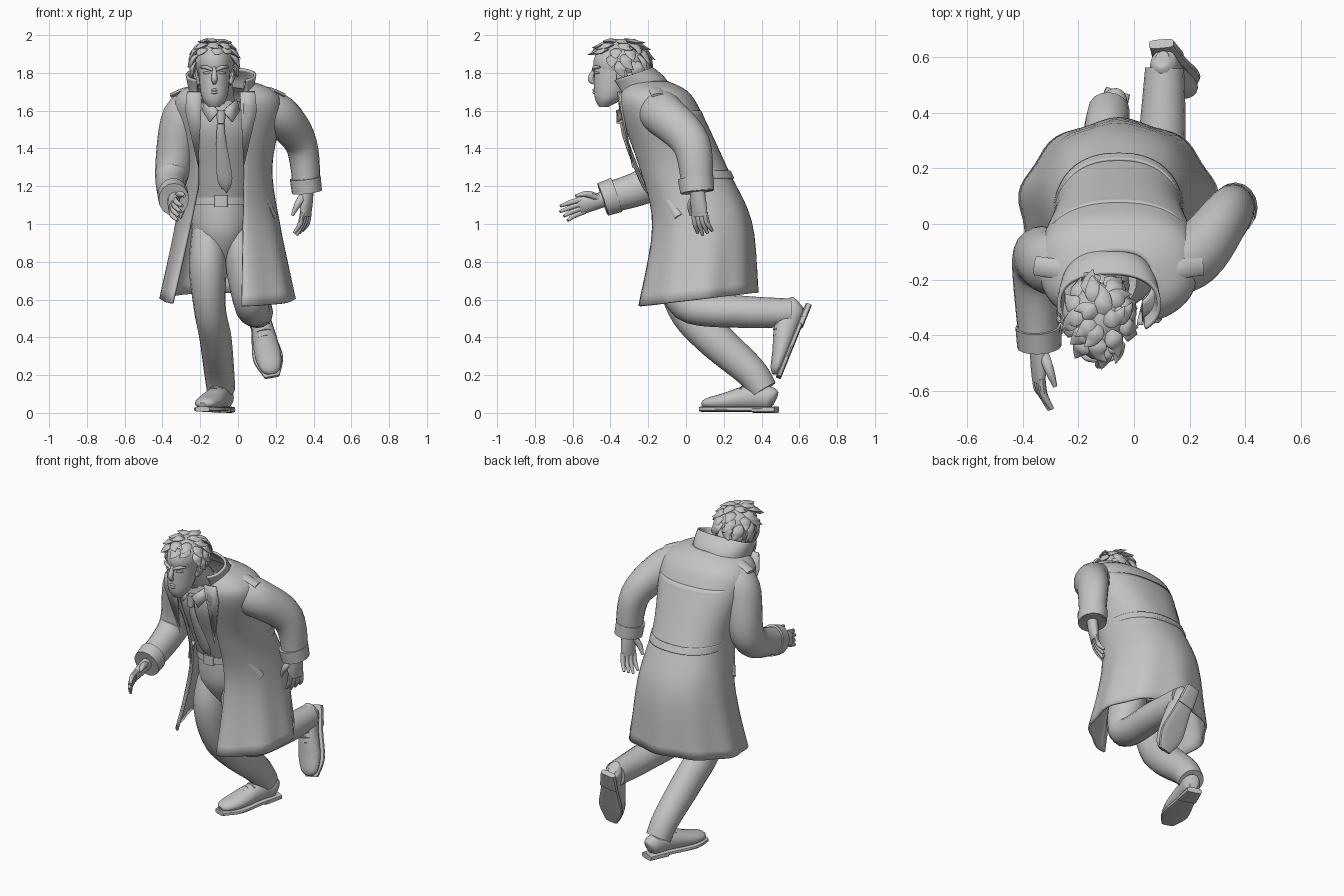
import bpy, bmesh, math, random
from mathutils import Vector, Matrix

random.seed(4)
cube = bpy.data.objects.get("Cube")
if cube:
    bpy.data.objects.remove(cube)

clay = bpy.data.materials.new("plain_grey")
clay.use_nodes = True
grey = (.55, .55, .55, 1)
clay.diffuse_color = grey
clay.node_tree.nodes["Principled BSDF"].inputs["Base Color"].default_value = grey

side_axis, depth_axis, up_axis = Matrix.Identity(3)
body_x, coat_x = -.09, -.055
head = Vector((-.125, -.36, 1.85))


def grid(name, rings, wrap=True, caps=True, thickness=None, matrix=None):
    """Skin a list of point rings into one smooth object."""
    bm = bmesh.new()
    rows = [[bm.verts.new(point) for point in ring] for ring in rings]
    for lower, upper in zip(rows, rows[1:]):
        count = len(lower)
        for i in range(count if wrap else count - 1):
            j = (i + 1) % count
            bm.faces.new((lower[i], lower[j], upper[j], upper[i]))
    if caps:
        bm.faces.new(rows[0])
        bm.faces.new(rows[-1])
    bmesh.ops.recalc_face_normals(bm, faces=bm.faces)
    if matrix:
        bm.transform(matrix)
    mesh = bpy.data.meshes.new(name)
    bm.to_mesh(mesh)
    bm.free()
    mesh.polygons.foreach_set("use_smooth", [True] * len(mesh.polygons))
    mesh.set_sharp_from_angle(angle=math.radians(45))
    mesh.materials.append(clay)
    obj = bpy.data.objects.new(name, mesh)
    bpy.context.collection.objects.link(obj)
    if thickness:
        cloth = obj.modifiers.new("cloth", "SOLIDIFY")
        cloth.thickness, cloth.offset = thickness, 0


def curve(values, fraction):
    """Smooth interpolation through numbers or vectors."""
    last = len(values) - 1
    i = min(int(fraction * last), max(last - 1, 0))
    t = fraction * last - i
    a, b, c, d = (values[max(0, min(last, k))] for k in range(i - 1, i + 3))
    return b + (c - a) * (t / 2) + (a - b * 2.5 + c * 2 - d / 2) * t ** 2 + ((b - c) * 1.5 + (d - a) / 2) * t ** 3


def rounded(angle, power):
    """Unit oval whose corners fill out as the power falls."""
    return [math.copysign(abs(q) ** power, q) for q in (math.cos(angle), math.sin(angle))]


def tube(name, path, widths, depths=None, across=side_axis, sides=16, level=False, power=1, matrix=None):
    """Oval sections along a path; level keeps every section horizontal."""
    path = [Vector(p) for p in path]
    steps = 6 * (len(path) - 1)
    spine = [curve(path, i / steps) for i in range(steps + 1)]
    rings = []
    for i, centre in enumerate(spine):
        ahead = up_axis if level else (spine[min(i + 1, steps)] - spine[max(i - 1, 0)]).normalized()
        u = (across - ahead * across.dot(ahead)).normalized()
        u, v = u * curve(widths, i / steps), ahead.cross(u) * curve(depths or widths, i / steps)
        ovals = [rounded(math.tau * k / sides, power) for k in range(sides)]
        rings.append([centre + u * c + v * s for c, s in ovals])
    grid(name, rings, matrix=matrix)


def ball(name, centre, size, sides=20):
    rings = []
    for i in range(1, sides):
        polar = math.pi * i / sides
        rings.append([Vector(centre) + Vector(size) * Vector((*(q * math.sin(polar) for q in rounded(
            math.tau * k / sides, 1)), math.cos(polar))) for k in range(sides)])
    grid(name, rings)


def shell(name, rows, gap=.12, middle=coat_x, lift=0, thickness=.014):
    """Cloth open at the front; rows hold height, half width, depth centre, half depth."""
    rows, rings, columns = [Vector(r) for r in rows], [], 54
    steps = 5 * (len(rows) - 1)
    for i in range(steps + 1):
        z, wide, y, deep = curve(rows, i / steps)
        skirt = max(0, 1.2 - z)
        power = min(1, .85 + skirt / 3)
        opening, spread = body_x - .12 * skirt, gap + .1 * skirt
        ends = [max(-1, min(1, (edge - middle) / wide)) for edge in (opening + spread, opening - spread)]
        right, left = (math.acos(math.copysign(abs(e) ** (1 / power), e)) for e in ends)
        ring = []
        for k in range(columns + 1):
            angle = -right + (math.tau - left + right) * k / columns
            fold = 1 + .04 * skirt * math.sin(angle * 9)
            c, s = rounded(angle, power)
            ring.append((middle + fold * wide * c, y + fold * deep * s, z + (lift + .06 * skirt) * s))
        rings.append(ring)
    grid(name, rings, wrap=False, caps=False, thickness=thickness)


def panel(name, a, b, c, d):
    grid(name, [(a, b), (d, c)], wrap=False, caps=False, thickness=.01)


# Long coat, standing collar, back yoke and half belt
shell("coat", [(.6, .35, .06, .31), (1, .27, .08, .26), (1.3, .23, -.02, .23),
               (1.6, .28, -.14, .21), (1.7, .24, -.17, .17), (1.75, .12, -.2, .1)])
shell("coat_collar", [(1.69, .16, -.23, .14), (1.74, .17, -.25, .13), (1.79, .18, -.29, .11)],
      gap=.13, middle=body_x, lift=.035)
shell("back_yoke", [(1.43, .245, -.08, .23), (1.6, .28, -.14, .215)], gap=1, thickness=.01)
shell("back_belt", [(1.24, .23, .01, .24), (1.28, .23, -.01, .24)], gap=1)

# Lapels, shoulder straps, pockets and shirt collar on both sides
for side, tag in ((1, "left"), (-1, "right")):
    def place(x, y, z, centre=body_x):
        return centre + side * x, y, z
    panel(tag + "_lapel", place(.1, -.36, 1.7), place(.12, -.28, 1.3), place(.19, -.34, 1.6), place(.18, -.35, 1.7))
    panel(tag + "_shirt_collar", place(.01, -.36, 1.6), place(.06, -.36, 1.54), place(.1, -.3, 1.6), place(.08, -.3, 1.66))
    strap = [(.16, -.17, 1.72), (.23, -.16, 1.71), (.3, -.15, 1.68)]
    tube(tag + "_shoulder_strap", [place(*p, coat_x) for p in strap], [.035], [.012], across=depth_axis, sides=8)
    tube(tag + "_pocket", [place(.2, -.1, 1.15, coat_x), place(.25, -.04, 1.04, coat_x)], [.012], [.025], sides=8)

# Shirt, tie, hips, belt and buckle
tube("shirt", [(body_x, 0, 1.1), (body_x, -.08, 1.3), (body_x, -.15, 1.5), (body_x, -.2, 1.65)],
     [.16, .17, .18, .1], [.15, .15, .16, .11], level=True, sides=24)
tube("tie", [(body_x, -.34, 1.56), (body_x, -.32, 1.45), (-.07, -.24, 1.24), (-.06, -.2, 1.17)],
     [.016, .025, .04, .004], [.012], sides=8)
tube("tie_knot", [(body_x, -.34, 1.6), (body_x, -.35, 1.53)], [.03, .018], sides=8)
tube("hips", [(body_x, .01, .8), (body_x, .01, .95), (body_x, 0, 1.13)], [.06, .15, .16], [.08, .16, .16],
     level=True, sides=24)
tube("belt", [(body_x, 0, 1.1), (body_x, 0, 1.14)], [.17], level=True, sides=28)
tube("buckle", [(body_x, -.16, 1.09), (body_x, -.16, 1.15)], [.035], [.02], level=True, power=.4)

# Trouser legs, one bent forward and one kicked back
tube("right_leg", [(-.15, .02, 1.06), (-.16, -.03, .8), (-.15, 0, .56), (-.12, .14, .4), (-.1, .34, .22), (-.09, .41, .12)],
     [.08, .1, .085, .085, .08, .075], [.1, .13, .1, .1, .085, .075])
tube("left_leg", [(-.03, .02, 1.06), (.03, -.02, .8), (.07, 0, .57), (.1, .3, .535), (.11, .56, .53)],
     [.08, .1, .09, .085, .07], [.1, .12, .085, .085, .075])


def shoe(tag, heel, toe, up):
    """Lace-up shoe built toe forward, then set by heel, toe and up directions."""
    toe, up = Vector(toe).normalized(), Vector(up)
    up = (up - toe * up.dot(toe)).normalized()
    pose = Matrix.Translation(heel) @ Matrix((up.cross(toe), -toe, up)).transposed().to_4x4()
    tube(tag + "_shoe", [(0, 0, .07), (0, -.03, .08), (0, -.13, .085), (0, -.28, .06), (0, -.37, .05), (0, -.4, .04)],
         [.025, .05, .056, .07, .055, .025], [.04, .06, .065, .045, .03, .015], matrix=pose)
    tube(tag + "_sole", [(0, .01, .02), (0, -.14, .02), (0, -.3, .02), (0, -.41, .02)],
         [.045, .058, .08, .04], [.014], power=.6, matrix=pose)
    tube(tag + "_shoe_heel", [(0, .01, .014), (0, -.11, .014)], [.045, .058], [.014], power=.6, matrix=pose)
    tube(tag + "_ankle", [(0, -.08, .1), (0, -.08, .16)], [.05], matrix=pose)
    for k in range(4):
        y, z = -.15 - .03 * k, .15 - .012 * k
        tube(tag + "_lace", [(-.035, y, z - .012), (0, y, z), (.035, y, z - .012)], [.006],
             across=depth_axis, sides=6, matrix=pose)


shoe("right", (-.06, .47, 0), (-.33, -1, 0), up_axis)
shoe("left", (.1, .66, .555), (.08, -.15, -.37), (0, -.9, .4))


def arm(tag, path, along, thumb, palm_side):
    """Sleeve and cuff, with a hand that carries on from the wrist."""
    path = [Vector(p) for p in path]
    wrist, forward, thumb = path[-1], Vector(along).normalized(), Vector(thumb).normalized()
    inward = forward.cross(thumb) * palm_side
    tube(tag + "_sleeve", path, [.12, .11, .085, .072], [.12, .115, .1, .08], sides=20)
    tube(tag + "_cuff", [wrist.lerp(path[-2], .3), wrist], [.082, .08], [.095, .09])

    def at(reach, sideways, curl):
        return wrist + forward * reach + thumb * sideways + inward * curl
    tube(tag + "_palm", [at(-.06, 0, 0), at(.05, 0, 0), at(.13, 0, 0)], [.038, .045, .046], [.034, .03, .02], thumb)
    for k in range(4):
        tip, spread = .235 - .012 * abs(k - 1), .035 - .023 * k
        tube(tag + "_finger", [at(.11, spread, 0), at(.17, spread * 1.1, .01), at(tip, spread * 1.3, .04)],
             [.015, .014, .008], across=thumb, sides=8)
    tube(tag + "_thumb", [at(.02, .02, .01), at(.07, .06, .02), at(.13, .075, .04)],
         [.02, .018, .008], across=inward, sides=8)


arm("left", [(.1, -.15, 1.6), (.22, -.11, 1.57), (.335, .03, 1.42), (.365, .06, 1.17)], (-.05, .1, -1), (-.5, -.9, 0), 1)
arm("right", [(-.2, -.14, 1.6), (-.29, -.14, 1.56), (-.34, -.12, 1.32), (-.355, -.2, 1.21), (-.34, -.44, 1.13)],
    (-.03, -1, -.3), (.3, -.3, .9), -1)

# Neck, skull and jaw
tube("neck", [(-.1, -.19, 1.6), (-.11, -.27, 1.72), head], [.09, .075])
ball("skull", head, (.092, .13, .11))
tube("jaw", [head + Vector((0, -.075, -.23)), head + Vector((0, -.045, -.17)), head], [.03, .07, .088],
     [.025, .08, .127], level=True, sides=24)


def feature(name, points, widths, depths=None, across=up_axis, mirror=1):
    """Facial part measured from the middle of the head."""
    tube(name, [head + Vector((x * mirror, y, z)) for x, y, z in points], widths, depths, across, sides=10)


# Facial features
feature("nose", [(0, -.12, -.02), (0, -.145, -.08), (0, -.125, -.105)], [.009, .016, .01], across=side_axis)
for z in (-.14, -.154):
    feature("lip", [(-.028, -.105, z), (0, -.128, z), (.028, -.105, z)], [.003, .007, .003])
for side, tag in ((1, "left"), (-1, "right")):
    feature(tag + "_brow", [(.01, -.13, -.035), (.045, -.123, -.02), (.075, -.095, -.02)], [.008, .01, .005], mirror=side)
    feature(tag + "_eye", [(.02, -.12, -.05), (.04, -.115, -.05), (.06, -.1, -.05)], [.003, .007, .003], mirror=side)
    feature(tag + "_ear", [(.08, 0, -.11), (.095, .02, -.07), (.095, .02, -.03)], [.01, .016, .008], [.01, .03, .02],
            side_axis, side)

# Hair cap with layered, pointed locks swept outward from the crown
crown = head + Vector((0, .015, 0))
ball("hair_cap", crown + Vector((0, .01, .01)), (.105, .125, .11))


def scalp(azimuth, polar, lift):
    across, along = math.sin(azimuth), math.cos(azimuth)
    ray = Vector((across * math.sin(polar), along * math.sin(polar), math.cos(polar)))
    return crown + ray * Vector((.108, .14, .115)) * (1 + lift)


for layer in range(5):
    polar, count = .1 + .35 * layer, 5 + 2 * layer
    for k in range(count):
        azimuth = math.tau * (k + random.uniform(.2, .8)) / count
        if layer > 2 and math.cos(azimuth) < -.6:
            continue
        bend, reach = random.uniform(-.35, .35), random.uniform(.55, .85)
        if math.cos(azimuth) < -.6:
            reach *= .75
        root, tip = scalp(azimuth, polar, -.06), scalp(azimuth + bend * 1.5, polar + reach, .33)
        body = [scalp(azimuth + bend * f, polar + reach * f, .24 * f) for f in (.4, .75)]
        tube("hair_lock", [root, *body, tip], [.015, .033, .022, .001], [.006, .014, .01, .001],
             across=Vector((math.cos(azimuth), -math.sin(azimuth), 0)), sides=6)
